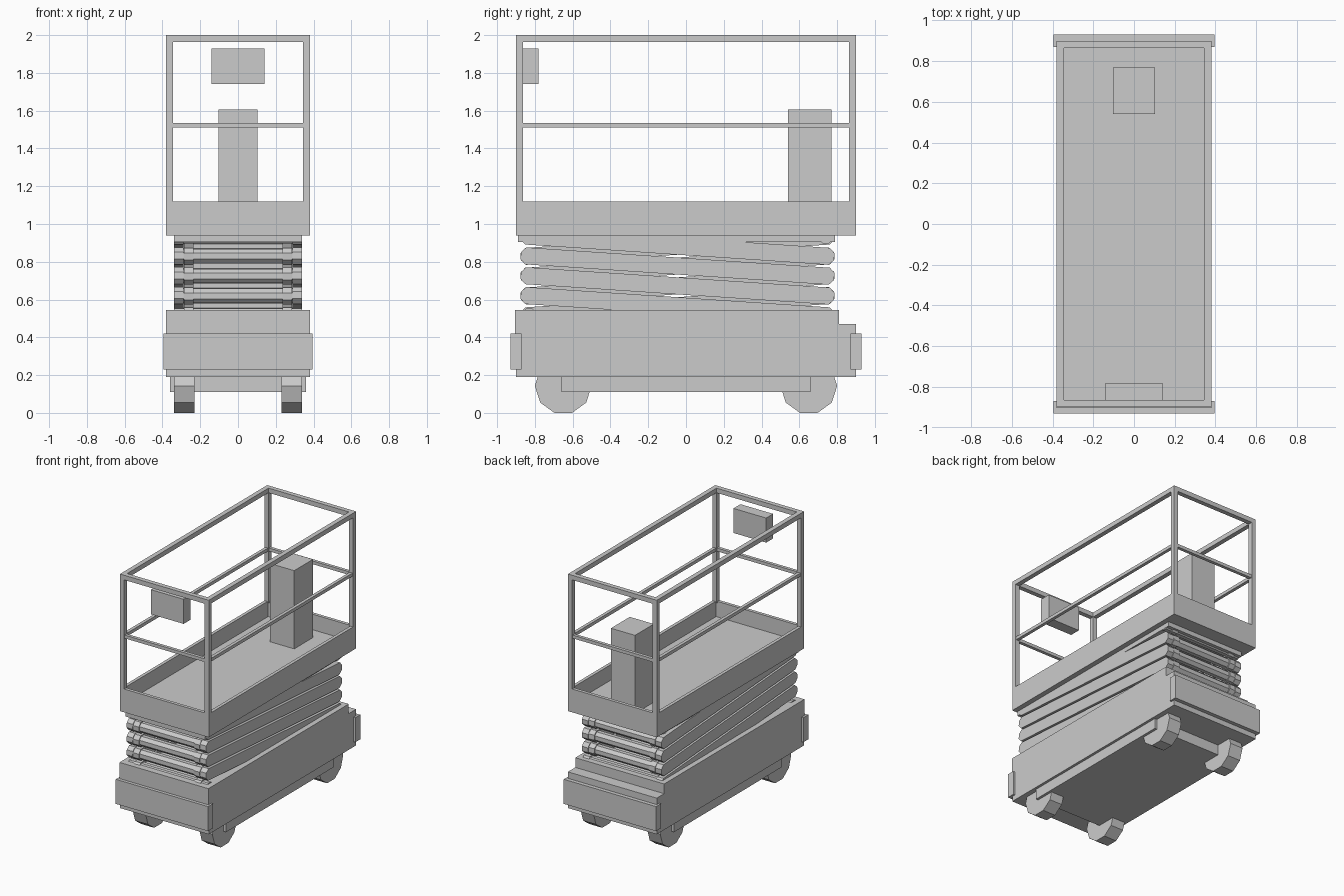
import bpy, bmesh, math

if "Cube" in bpy.data.objects:
    bpy.data.objects.remove(bpy.data.objects["Cube"])


def make(name, bm):
    bmesh.ops.recalc_face_normals(bm, faces=bm.faces)
    me = bpy.data.meshes.new(name)
    bm.to_mesh(me)
    bm.free()
    ob = bpy.data.objects.new(name, me)
    bpy.context.collection.objects.link(ob)
    return ob


def box(name, x, y, z):
    bm = bmesh.new()
    bmesh.ops.create_cube(bm, size=1)
    for v in bm.verts:
        v.co = [(r[0] + r[1]) / 2 + c * (r[1] - r[0]) for r, c in zip((x, y, z), v.co)]
    return make(name, bm)


def extrude_x(name, profile, x0, x1):
    """Extrude a closed (y, z) profile along x."""
    bm = bmesh.new()
    face = bm.faces.new([bm.verts.new((x0, y, z)) for y, z in profile])
    new = bmesh.ops.extrude_face_region(bm, geom=[face])["geom"]
    bmesh.ops.translate(bm, vec=(x1 - x0, 0, 0),
                        verts=[g for g in new if isinstance(g, bmesh.types.BMVert)])
    return make(name, bm)


def ngon(y, z, apothem, n):
    """Regular polygon resting on a flat side."""
    r = apothem / math.cos(math.pi / n)
    angles = [-math.pi / 2 + (i + 0.5) * 2 * math.pi / n for i in range(n)]
    return [(y + r * math.cos(a), z + r * math.sin(a)) for a in angles]


def arm_profile(a, b, h):
    """Bar from a to b with half-octagon ends."""
    ang = math.atan2(b[1] - a[1], b[0] - a[0])
    c, s = math.cos(ang), math.sin(ang)
    k = h * math.tan(math.pi / 8)
    end = [(k, -h), (h, -k), (h, k), (k, h)]
    pts = [(b[0] + u * c - v * s, b[1] + u * s + v * c) for u, v in end]
    return pts + [(a[0] - u * c + v * s, a[1] - u * s - v * c) for u, v in end]


# Chassis with rear step, lower skirt and end bumpers
extrude_x("chassis", [(-0.9, 0.19), (0.9, 0.19), (0.9, 0.47), (0.81, 0.47),
                      (0.81, 0.545), (-0.905, 0.545), (-0.905, 0.42), (-0.9, 0.42)], -0.38, 0.38)
box("lower_skirt", (-0.36, 0.36), (-0.66, 0.66), (0.11, 0.2))
box("front_bumper", (-0.395, 0.395), (-0.93, -0.87), (0.23, 0.42))
box("rear_bumper", (-0.395, 0.395), (0.87, 0.93), (0.23, 0.42))

# Ten-sided wheels
for side, s in (("right", 1), ("left", -1)):
    for end, y in (("front", -0.65), ("rear", 0.65)):
        extrude_x(f"{end}_{side}_wheel", ngon(y, 0.143, 0.143, 10), s * 0.23, s * 0.34)

# Folded scissor stack: outer arms fall to the rear, inner arms rise
Y0, Y1, STEP, Z0 = -0.83, 0.74, 0.105, 0.515
for i in range(4):
    lo, hi = Z0 + i * STEP, Z0 + (i + 1) * STEP
    for side, s in (("right", 1), ("left", -1)):
        extrude_x(f"outer_arm_{side}_{i}", arm_profile((Y0, hi), (Y1, lo), 0.045), s * 0.288, s * 0.34)
        extrude_x(f"inner_arm_{side}_{i}", arm_profile((Y0, lo), (Y1, hi), 0.045), s * 0.235, s * 0.285)
    extrude_x(f"middle_pivot_tube_{i}", ngon((Y0 + Y1) / 2, (lo + hi) / 2, 0.03, 8), -0.335, 0.335)
for i in range(5):
    for end, y in (("front", Y0), ("rear", Y1)):
        extrude_x(f"{end}_pivot_tube_{i}", ngon(y, Z0 + i * STEP, 0.038, 8), -0.338, 0.338)

# Platform tray with raised toe boards, and its underframe
tray = bmesh.new()
bmesh.ops.create_cube(tray, size=1)
for v in tray.verts:
    v.co = (v.co.x * 0.76, v.co.y * 1.8, 1.03 + v.co.z * 0.18)
tray.normal_update()
top = max(tray.faces, key=lambda f: f.calc_center_median().z)
bmesh.ops.inset_region(tray, faces=[top], thickness=0.036)
floor = bmesh.ops.extrude_face_region(tray, geom=[top])["geom"]
bmesh.ops.translate(tray, vec=(0, 0, -0.12),
                    verts=[g for g in floor if isinstance(g, bmesh.types.BMVert)])
if top.is_valid:
    bmesh.ops.delete(tray, geom=[top], context='FACES_ONLY')
make("platform_tray", tray)
box("platform_underframe", (-0.34, 0.34), (-0.89, 0.79), (0.905, 0.945))

# Guard rails
T = 0.036
for side, s in (("right", 1), ("left", -1)):
    xs = sorted((s * 0.38, s * (0.38 - T)))
    xm = sorted((s * 0.374, s * 0.349))
    box(f"{side}_top_rail", xs, (-0.9, 0.9), (2 - T, 2))
    box(f"{side}_mid_rail", xm, (-0.88, 0.88), (1.51, 1.535))
    for end, e in (("front", -1), ("rear", 1)):
        box(f"{end}_{side}_post", xs, sorted((e * 0.9, e * (0.9 - T))), (1.11, 2 - T))
for end, e in (("front", -1), ("rear", 1)):
    box(f"{end}_top_rail", (-0.38 + T, 0.38 - T), sorted((e * 0.9, e * (0.9 - T))), (2 - T, 2))
    box(f"{end}_mid_rail", (-0.36, 0.36), sorted((e * 0.894, e * 0.869)), (1.51, 1.535))

# Control box and rear cabinet
box("control_box", (-0.14, 0.14), (-0.865, -0.78), (1.74, 1.93))
box("rear_cabinet", (-0.103, 0.103), (0.54, 0.77), (0.99, 1.605))
